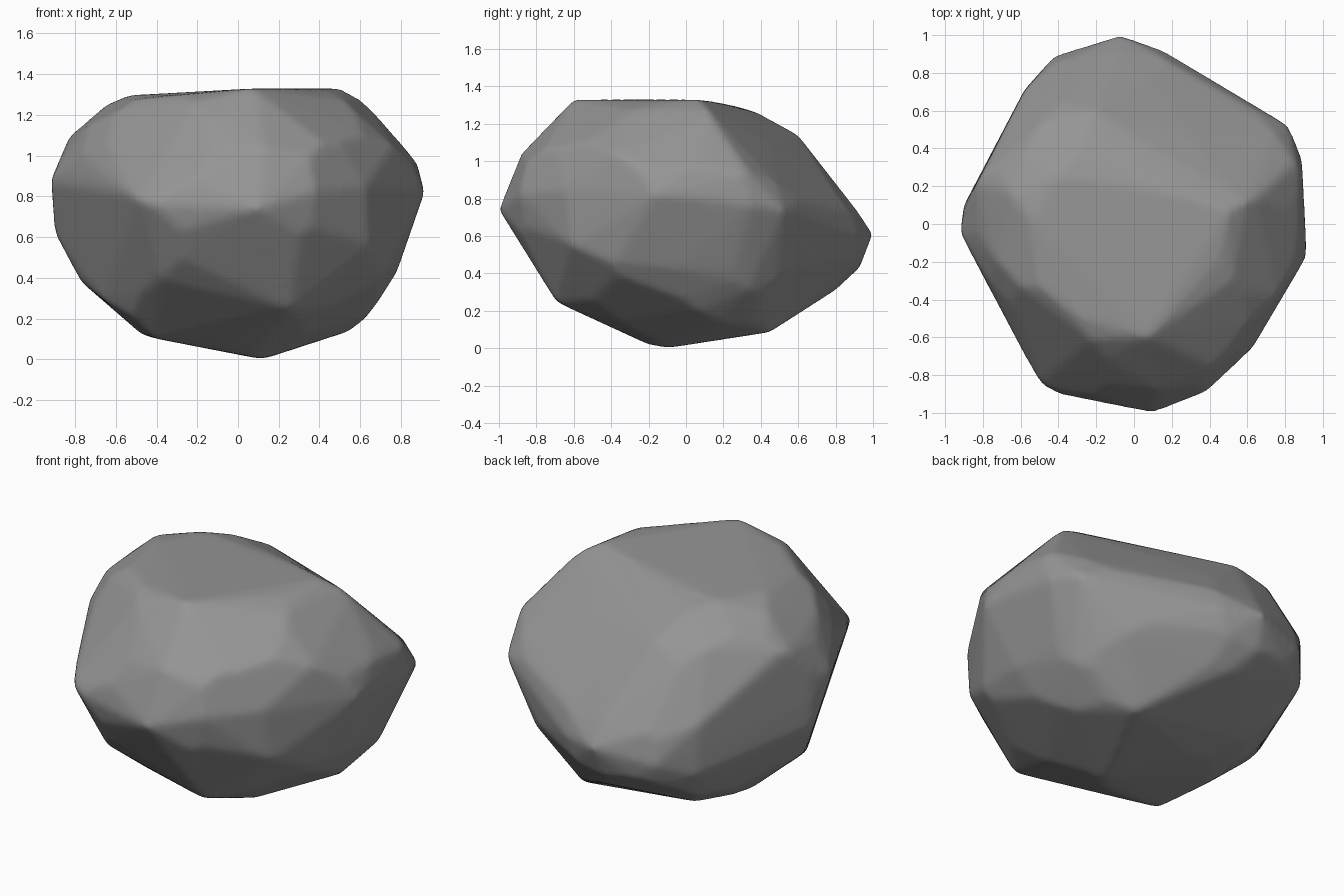
import bpy, bmesh
from math import radians, sin, cos
from mathutils import Vector
from mathutils.bvhtree import BVHTree

if "Cube" in bpy.data.objects:
    bpy.data.objects.remove(bpy.data.objects["Cube"])

CENTRE = Vector((0, 0, 0.665))
planes = []          # (outward normal, distance from CENTRE)
sights = []          # (outline point, viewing direction)


def chisel(turn, tilt, outline, mid=0.0):
    """Turn each edge of an outline seen from one direction into a flat cut."""
    a, e = radians(turn), radians(tilt)
    right = Vector((cos(a), sin(a), 0))
    up = Vector((-sin(a) * sin(e), cos(a) * sin(e), cos(e)))
    pts = [Vector((u, v - mid)) for u, v in outline]
    for p, q in zip(pts, pts[1:] + pts[:1]):
        n = Vector((p.y - q.y, q.x - p.x)).normalized()
        if n.dot(p) < 0:
            n = -n
        d = max(n.dot(k) for k in pts)
        planes.append((right * n.x + up * n.y, d))
        sights.append((right * p.x + up * p.y, right.cross(up)))


def hull(points, gap):
    """Convex hull of points as a bmesh without loose corners."""
    bm = bmesh.new()
    for p in points:
        bm.verts.new(p)
    bmesh.ops.remove_doubles(bm, verts=bm.verts[:], dist=gap)
    bmesh.ops.convex_hull(bm, input=bm.verts[:])
    bmesh.ops.delete(bm, geom=[v for v in bm.verts if not v.link_faces], context='VERTS')
    bmesh.ops.recalc_face_normals(bm, faces=bm.faces[:])
    bm.normal_update()
    return bm


# Front, side and top outlines
chisel(0, 0, [(-.58, 1.33), (.5, 1.33), (.7, 1.21), (.88, .96), (.915, .82), (.78, .43),
              (.67, .21), (.55, .14), (.12, 0), (-.47, .12), (-.77, .38), (-.9, .62),
              (-.92, .88), (-.83, 1.09)], 0.665)
chisel(90, 0, [(-.6, 1.33), (.36, 1.33), (.6, 1.14), (.92, .73), (1, .61), (.93, .43),
               (.8, .31), (.45, .085), (-.1, 0), (-.2, .02), (-.69, .245), (-1, .74),
               (-.88, 1.04)], 0.665)
chisel(0, 90, [(-.07, 1), (.15, .92), (.82, .52), (.89, .34), (.915, -.17), (.63, -.64),
               (.38, -.89), (.1, -1), (-.4, -.9), (-.5, -.84), (-.92, -.05), (-.9, .1),
               (-.58, .71), (-.42, .89)])

# Angled outlines: front right, back left, and back right from below
chisel(35, 25, [(-.89, -.07), (-.88, .02), (-.8, .39), (-.71, .55), (-.44, .74), (-.14, .8),
                (-.04, .79), (.51, .47), (.89, .18), (.96, .05), (.76, -.37), (.55, -.55),
                (.09, -.68), (-.21, -.67), (-.71, -.39)])
chisel(215, 25, [(-.96, .09), (-.89, .35), (-.6, .63), (-.26, .78), (.3, .81), (.54, .7),
                 (.88, .28), (.65, -.43), (.26, -.66), (.05, -.7), (-.54, -.59), (-.81, -.29)])
chisel(145, -25, [(-.89, .09), (-.84, .4), (-.42, .74), (-.34, .76), (.46, .6), (.71, .49),
                  (.88, .2), (.88, -.07), (.68, -.46), (.17, -.71), (-.12, -.66), (-.61, -.55),
                  (-.88, -.16)])

# Corners of the cut stone: faces of the dual hull are its vertices
dual = hull([n / d for n, d in planes], 0.002)
corners = []
for f in dual.faces:
    h = f.normal.dot(f.verts[0].co)
    if f.calc_area() < 1e-7 or abs(h) < 0.1:
        continue
    p = f.normal / h
    if all(n.dot(p) < d + 0.01 for n, d in planes):
        corners.append(p)
dual.free()

# Core: the middle of the stretch of stone behind each outline point
core = []
for p, view in sights:
    lo, hi = -3.0, 3.0
    for n, d in planes:
        slope = n.dot(view)
        if abs(slope) < 0.02:
            continue
        t = (d + 0.004 - n.dot(p)) / slope
        if slope > 0:
            hi = min(hi, t)
        else:
            lo = max(lo, t)
    m = p + view * (lo + hi) / 2
    if all(n.dot(m) < d + 0.02 for n, d in planes):
        core.append(m)

# Knock the overhanging corners back towards the core
inner = hull(core, 0.004)
tree = BVHTree.FromBMesh(inner)
worn = [c.lerp(tree.find_nearest(c)[0], 0.5) for c in corners]
inner.free()

# Stone body
body = hull([p + CENTRE for p in core + worn], 0.004)
mesh = bpy.data.meshes.new("boulder")
body.to_mesh(mesh)
body.free()
boulder = bpy.data.objects.new("boulder", mesh)
bpy.context.collection.objects.link(boulder)

# Dark grey stone
stone = bpy.data.materials.new("dark_stone")
stone.diffuse_color = (0.3, 0.3, 0.3, 1)
stone.use_nodes = True
stone.node_tree.nodes["Principled BSDF"].inputs["Base Color"].default_value = stone.diffuse_color
mesh.materials.append(stone)

# Softly rounded edges
for poly in mesh.polygons:
    poly.use_smooth = True
remesh = boulder.modifiers.new("even_surface", 'REMESH')
remesh.mode = 'VOXEL'
remesh.voxel_size = 0.022
remesh.use_smooth_shade = True
wear = boulder.modifiers.new("worn_edges", 'SMOOTH')
wear.factor = 0.5
wear.iterations = 6
